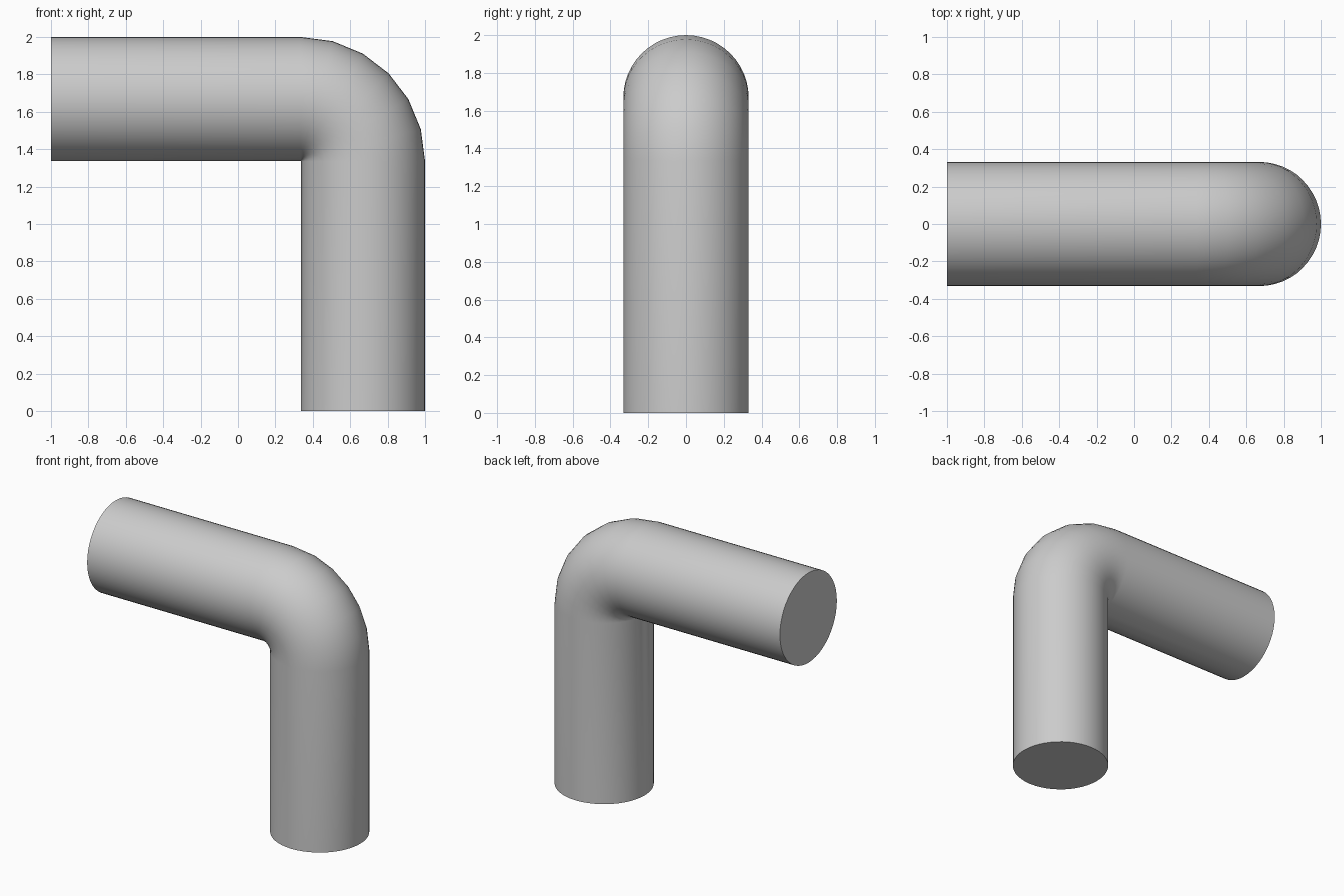
import bpy, bmesh
from math import sin, cos, pi, radians

if "Cube" in bpy.data.objects:
    bpy.data.objects.remove(bpy.data.objects["Cube"])

R = 0.332          # pipe radius
BEND = 0.333       # centreline bend radius
C = 1 - R - BEND   # bend centre x (bend centre z is C + 1)
SIDES = 48
STEPS = 6

# Path stations along the centreline: x, z, angle from horizontal run
path = [(-1.0, 2 - R, 0.0)]
for i in range(STEPS + 1):
    a = i / STEPS * pi / 2
    path.append((C + BEND * sin(a), C + 1 + BEND * cos(a), a))
path.append((1 - R, 0.0, pi / 2))

# Sweep a circular ring along the path
bm = bmesh.new()
rings = []
for x, z, a in path:
    ring = []
    for k in range(SIDES):
        t = 2 * pi * k / SIDES
        out = R * cos(t)
        ring.append(bm.verts.new((x + out * sin(a), R * sin(t), z + out * cos(a))))
    rings.append(ring)
for r0, r1 in zip(rings, rings[1:]):
    for k in range(SIDES):
        n = (k + 1) % SIDES
        bm.faces.new((r0[k], r0[n], r1[n], r1[k]))

# Flat end caps
bm.faces.new(rings[0])
bm.faces.new(rings[-1])

# Pinch the tight inner corner to a point
bmesh.ops.remove_doubles(bm, verts=bm.verts, dist=0.003)
bmesh.ops.recalc_face_normals(bm, faces=bm.faces)

mesh = bpy.data.meshes.new("pipe_elbow")
bm.to_mesh(mesh)
bm.free()
pipe = bpy.data.objects.new("pipe_elbow", mesh)
bpy.context.collection.objects.link(pipe)
bpy.context.view_layer.objects.active = pipe
pipe.select_set(True)
bpy.ops.object.shade_smooth_by_angle(angle=radians(40))
